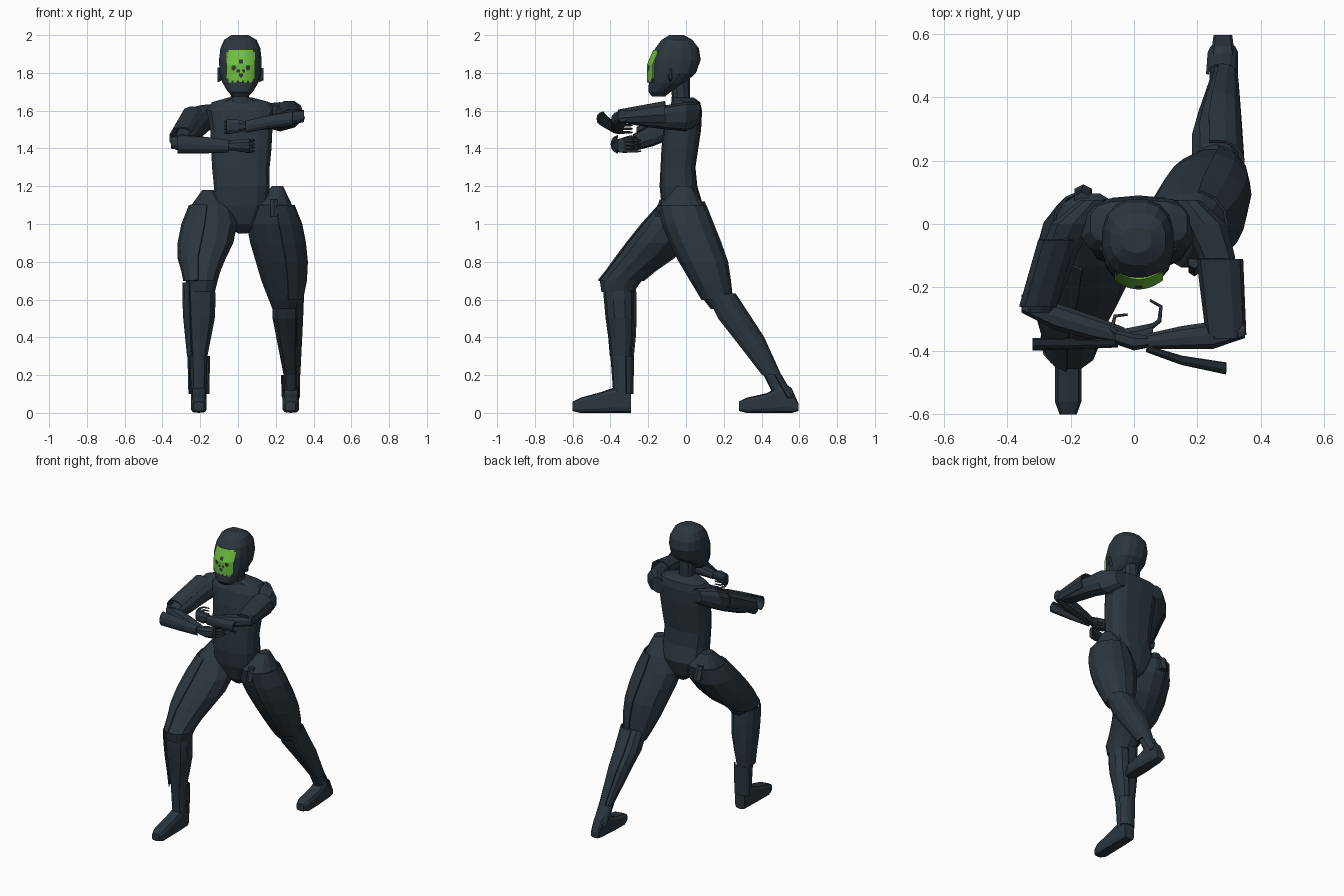
import bpy, bmesh, math

def material(name, rgb):
    m = bpy.data.materials.new(name)
    m.diffuse_color = (*rgb, 1)
    return m

SUIT = material("dark slate", (0.025, 0.037, 0.048))
GREEN = material("bright green", (0.16, 0.52, 0.05))

def add(name, bm, mats=(SUIT,)):
    mesh = bpy.data.meshes.new(name)
    bm.to_mesh(mesh)
    bm.free()
    for m in mats:
        mesh.materials.append(m)
    ob = bpy.data.objects.new(name, mesh)
    bpy.context.collection.objects.link(ob)
    return ob

def loft(name, axis, rows, sides=12, n=2.4, arc=None, grow=0.0):
    """Rows are (position on axis, min a, max a, min b, max b); an arc gives an open shell."""
    bm = bmesh.new()
    rings = []
    for t, a0, a1, b0, b1 in rows:
        ring = []
        for i in range(sides + (1 if arc else 0)):
            if arc:
                ang = math.radians(arc[0] + (arc[1] - arc[0]) * i / sides)
            else:
                ang = 2 * math.pi * (i + 0.5) / sides
            c, s = math.cos(ang), math.sin(ang)
            a = (a0 + a1) / 2 + ((a1 - a0) / 2 + grow) * math.copysign(abs(c) ** (2 / n), c)
            b = (b0 + b1) / 2 + ((b1 - b0) / 2 + grow) * math.copysign(abs(s) ** (2 / n), s)
            co = [a, b]
            co.insert(axis, t)
            ring.append(bm.verts.new(co))
        rings.append(ring)
    for r, q in zip(rings, rings[1:]):
        for i in range(sides):
            j = i + 1 if arc else (i + 1) % sides
            bm.faces.new((r[i], r[j], q[j], q[i]))
    if not arc:
        bm.faces.new(rings[0])
        bm.faces.new(rings[-1])
    bmesh.ops.recalc_face_normals(bm, faces=bm.faces)
    ob = add(name, bm)
    if arc:
        mod = ob.modifiers.new("thickness", 'SOLIDIFY')
        mod.thickness, mod.offset = 0.008, 0
    return ob

# Torso, neck and head
loft("torso", 2, [
    (0.95, 0.0, 0.05, -0.05, 0.02), (1.0, -0.07, 0.10, -0.10, 0.06),
    (1.1, -0.13, 0.16, -0.13, 0.09), (1.2, -0.13, 0.17, -0.14, 0.06),
    (1.3, -0.14, 0.17, -0.135, 0.05), (1.4, -0.145, 0.18, -0.13, 0.065),
    (1.5, -0.15, 0.185, -0.12, 0.08), (1.6, -0.17, 0.20, -0.10, 0.085),
    (1.645, -0.14, 0.17, -0.07, 0.075), (1.67, -0.05, 0.075, -0.07, 0.04)], 14, 3)
loft("neck", 2, [(1.62, -0.05, 0.075, -0.08, 0.03), (1.68, -0.04, 0.06, -0.075, 0.02),
                 (1.78, -0.045, 0.065, -0.09, 0.02)], 10)
loft("head", 2, [
    (1.675, -0.03, 0.055, -0.18, -0.11), (1.70, -0.055, 0.08, -0.20, -0.08),
    (1.75, -0.085, 0.11, -0.198, 0.0), (1.80, -0.10, 0.125, -0.192, 0.055),
    (1.87, -0.102, 0.127, -0.188, 0.08), (1.93, -0.095, 0.12, -0.165, 0.07),
    (1.975, -0.075, 0.10, -0.13, 0.035), (2.0, -0.035, 0.055, -0.09, -0.01)], 16, 2.4)
for side, x in (("left", 0.122), ("right", -0.097)):
    loft(side + "_ear_plate", 0, [(x - 0.012, -0.095, -0.07, 1.75, 1.83),
                                  (x + 0.012, -0.09, -0.075, 1.76, 1.825)], 6)

# Face plate: pixel grid with dark cells chosen by distance from the spots
spots = [(0.015, 1.862, 0.013), (-0.022, 1.828, 0.013), (0.053, 1.828, 0.013),
         (0.002, 1.812, 0.009), (0.03, 1.812, 0.009), (0.015, 1.788, 0.011)]
bm = bmesh.new()
nx, nz, w, h = 28, 32, 0.152, 0.17
grid = []
for k in range(nz + 1):
    z = 1.75 + h * k / nz
    line = []
    for i in range(nx + 1):
        dx = -w / 2 + w * i / nx
        y = -0.206 + 5 * dx * dx + 0.42 * max(0, z - 1.845)
        line.append(bm.verts.new((0.015 + dx, y, z)))
    grid.append(line)
for k in range(nz):
    for i in range(nx):
        f = bm.faces.new((grid[k][i], grid[k][i + 1], grid[k + 1][i + 1], grid[k + 1][i]))
        c = f.calc_center_median()
        dark = any(math.hypot(c.x - sx, c.z - sz) < r for sx, sz, r in spots)
        dark = dark or (k < 2 and i % 5 < 2) or (abs(i - nx / 2 + 0.5) > 12 and (k < 4 or k > nz - 3))
        f.material_index = 0 if dark else 1
plate = add("face_plate", bm, (SUIT, GREEN))
mod = plate.modifiers.new("thickness", 'SOLIDIFY')
mod.thickness, mod.offset = 0.008, -1

# Right leg (forward)
thigh_r = [
    (1.18, -0.19, -0.13, -0.05, 0.04), (1.1, -0.25, -0.03, -0.14, 0.10),
    (1.0, -0.29, 0.0, -0.23, 0.08), (0.9, -0.31, -0.02, -0.31, 0.01),
    (0.82, -0.31, -0.06, -0.37, -0.07), (0.75, -0.29, -0.09, -0.42, -0.17),
    (0.70, -0.28, -0.105, -0.46, -0.23), (0.64, -0.27, -0.12, -0.45, -0.275)]
shin_r = [
    (0.69, -0.28, -0.12, -0.44, -0.28), (0.6, -0.28, -0.115, -0.435, -0.275),
    (0.5, -0.275, -0.12, -0.425, -0.275), (0.4, -0.265, -0.14, -0.41, -0.28),
    (0.3, -0.255, -0.16, -0.40, -0.29), (0.1, -0.25, -0.165, -0.385, -0.295)]
# Left leg (trailing)
thigh_l = [
    (1.2, 0.18, 0.24, -0.05, 0.03), (1.1, 0.07, 0.29, -0.14, 0.10),
    (1.0, 0.04, 0.33, -0.12, 0.14), (0.9, 0.06, 0.35, -0.08, 0.18),
    (0.8, 0.09, 0.36, -0.03, 0.215), (0.7, 0.12, 0.355, 0.03, 0.23),
    (0.6, 0.16, 0.335, 0.09, 0.24), (0.55, 0.18, 0.32, 0.13, 0.25)]
shin_l = [
    (0.63, 0.18, 0.335, 0.11, 0.25), (0.5, 0.18, 0.33, 0.17, 0.335),
    (0.4, 0.20, 0.325, 0.25, 0.40), (0.3, 0.22, 0.32, 0.33, 0.445),
    (0.2, 0.24, 0.315, 0.41, 0.49), (0.08, 0.245, 0.315, 0.47, 0.56)]
for side, thigh, shin, outer, back in (("right", thigh_r, shin_r, (100, 260), (80, 235)),
                                       ("left", thigh_l, shin_l, (-80, 80), (-55, 100))):
    loft(side + "_thigh", 2, thigh, 12, 2.2)
    loft(side + "_thigh_panel", 2, thigh[1:-1], 6, 2.2, outer, 0.006)
    loft(side + "_shin", 2, shin, 10, 2.4)
    loft(side + "_calf_panel", 2, shin[:-1], 6, 2.4, back, 0.011)
    loft(side + "_ankle_panel", 2, shin[-2:], 6, 2.4, (20, 160), 0.012)
# Small hip flaps
loft("right_hip_flap", 2, [(1.03, -0.19, -0.13, 0.05, 0.125), (1.12, -0.19, -0.14, 0.04, 0.10)], 6, 3)
loft("left_hip_flap", 2, [(1.04, 0.17, 0.21, -0.165, -0.10), (1.13, 0.17, 0.21, -0.14, -0.08)], 6, 3)

# Feet
loft("right_foot", 1, [
    (-0.6, -0.235, -0.18, 0.01, 0.06), (-0.56, -0.25, -0.165, 0.0, 0.08),
    (-0.45, -0.25, -0.165, 0.0, 0.11), (-0.38, -0.25, -0.165, 0.0, 0.135),
    (-0.29, -0.245, -0.17, 0.0, 0.13)], 10, 4)
loft("left_foot", 1, [
    (0.28, 0.25, 0.305, 0.01, 0.06), (0.32, 0.235, 0.325, 0.0, 0.08),
    (0.43, 0.235, 0.325, 0.0, 0.105), (0.52, 0.24, 0.32, 0.0, 0.16),
    (0.56, 0.245, 0.315, 0.0, 0.13), (0.595, 0.25, 0.31, 0.01, 0.05)], 10, 4)

# Left arm (upper)
arm_l = [(0.075, 0.12, 0.21, 1.53, 1.64), (0.0, 0.15, 0.295, 1.49, 1.645),
         (-0.1, 0.20, 0.32, 1.50, 1.63), (-0.22, 0.22, 0.335, 1.515, 1.62),
         (-0.36, 0.235, 0.345, 1.54, 1.605)]
loft("left_upper_arm", 1, arm_l, 10)
loft("left_upper_sleeve", 1, [(-0.11, 0.20, 0.34, 1.52, 1.65), (-0.35, 0.23, 0.35, 1.525, 1.605)],
     6, 2.4, (-40, 180))
loft("left_forearm", 0, [
    (0.35, -0.36, -0.31, 1.54, 1.605), (0.25, -0.395, -0.305, 1.515, 1.595),
    (0.15, -0.395, -0.32, 1.50, 1.57), (0.04, -0.395, -0.345, 1.49, 1.54)], 10)
loft("left_forearm_sleeve", 0, [
    (0.29, -0.47, -0.36, 1.52, 1.595), (0.15, -0.44, -0.36, 1.505, 1.57),
    (0.04, -0.40, -0.345, 1.485, 1.545)], 6, 2.4, (110, 250))
loft("left_palm", 0, [
    (0.05, -0.39, -0.35, 1.495, 1.54), (0.0, -0.40, -0.345, 1.48, 1.555),
    (-0.06, -0.38, -0.33, 1.475, 1.555)], 8)

# Right arm (lower)
arm_r = [(0.075, -0.17, -0.08, 1.54, 1.635), (0.0, -0.265, -0.12, 1.49, 1.63),
         (-0.08, -0.29, -0.17, 1.45, 1.59), (-0.18, -0.325, -0.21, 1.41, 1.535),
         (-0.28, -0.345, -0.25, 1.385, 1.475)]
loft("right_upper_arm", 1, arm_r, 10)
loft("right_upper_sleeve", 1, [(-0.05, -0.30, -0.18, 1.49, 1.62), (-0.26, -0.36, -0.24, 1.40, 1.51)],
     6, 2.4, (30, 230))
loft("right_forearm", 0, [
    (-0.355, -0.28, -0.22, 1.40, 1.465), (-0.25, -0.335, -0.245, 1.38, 1.47),
    (-0.12, -0.37, -0.29, 1.38, 1.455), (-0.03, -0.38, -0.325, 1.39, 1.44)], 10)
loft("right_forearm_sleeve", 0, [
    (-0.32, -0.395, -0.28, 1.375, 1.47), (-0.18, -0.39, -0.30, 1.375, 1.46),
    (-0.05, -0.385, -0.32, 1.38, 1.445)], 6, 2.4, (110, 250))
loft("right_palm", 0, [
    (-0.04, -0.38, -0.33, 1.39, 1.44), (0.01, -0.385, -0.32, 1.38, 1.45),
    (0.06, -0.365, -0.31, 1.375, 1.455)], 8)

# Curled fingers: four thin bent rods per hand
def fingers(name, path, z):
    curve = bpy.data.curves.new(name, 'CURVE')
    curve.dimensions = '3D'
    curve.bevel_depth, curve.bevel_resolution, curve.use_fill_caps = 0.009, 0, True
    for k in range(4):
        sp = curve.splines.new('POLY')
        sp.points.add(len(path) - 1)
        for i, (x, y) in enumerate(path):
            sp.points[i].co = (x, y, z + 0.019 * k, 1)
            sp.points[i].radius = 1 - 0.18 * i
    curve.materials.append(SUIT)
    ob = bpy.data.objects.new(name, curve)
    bpy.context.collection.objects.link(ob)
    bpy.ops.object.select_all(action='DESELECT')
    ob.select_set(True)
    bpy.context.view_layer.objects.active = ob
    bpy.ops.object.convert(target='MESH')

fingers("right_fingers", [(0.04, -0.335), (0.08, -0.305), (0.085, -0.26), (0.05, -0.24)], 1.385)
fingers("left_fingers", [(-0.04, -0.36), (-0.07, -0.33), (-0.06, -0.29), (-0.02, -0.285)], 1.485)
